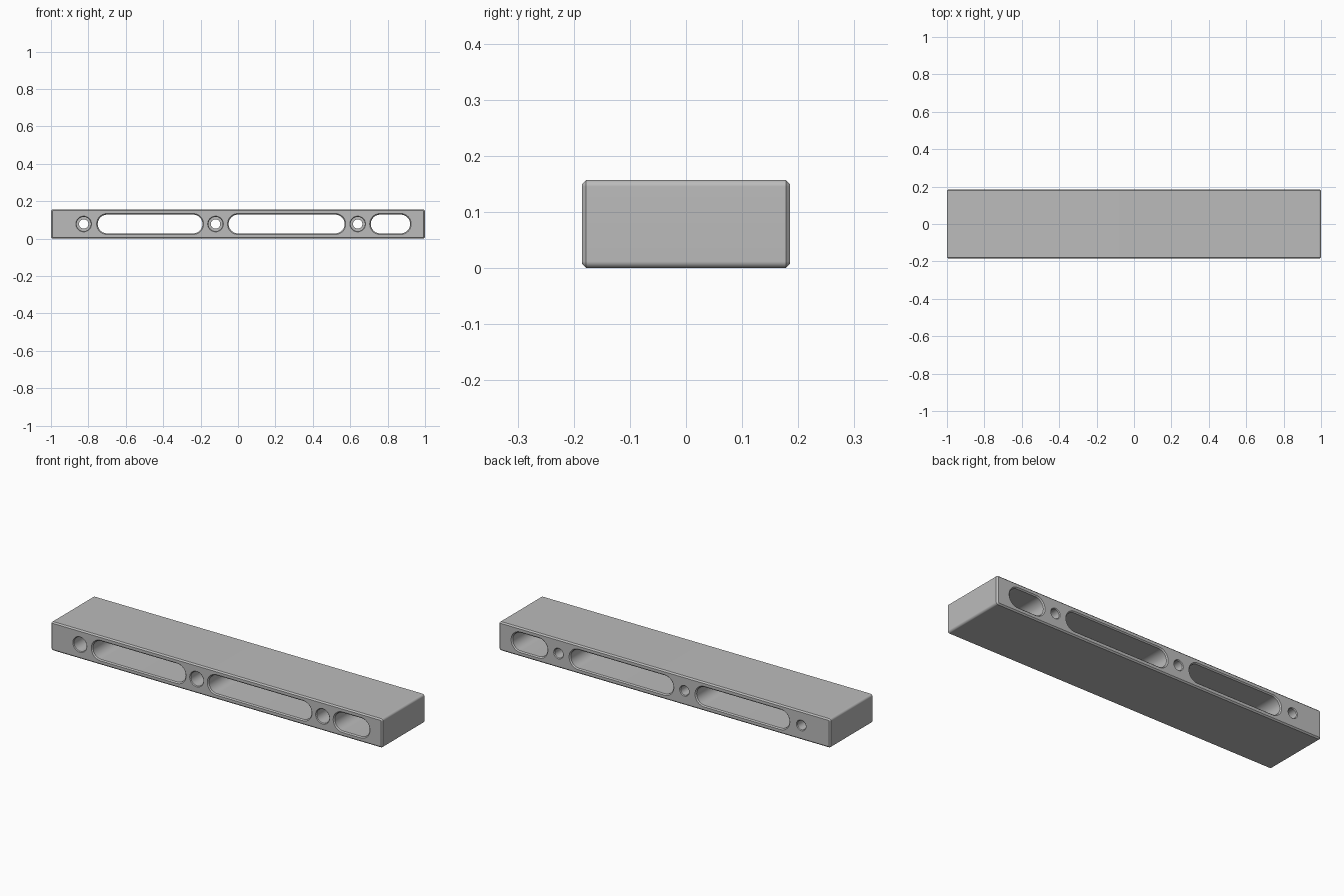
import bpy, bmesh, math

if "Cube" in bpy.data.objects:
    bpy.data.objects.remove(bpy.data.objects["Cube"])

LENGTH, DEPTH, HEIGHT = 2.0, 0.37, 0.157
FRONT, BACK, MID_Z = -DEPTH / 2, DEPTH / 2, HEIGHT / 2
CHAMFER = 0.007

grey = bpy.data.materials.new("machined grey")
grey.use_nodes = True
colour = (0.5, 0.5, 0.5, 1)
grey.diffuse_color = colour
grey.node_tree.nodes["Principled BSDF"].inputs["Base Color"].default_value = colour


def outline(cx, width, height, radius, y, steps=16):
    """Rounded rectangle in the xz plane."""
    points = []
    for quarter, (sx, sz) in enumerate([(1, 1), (-1, 1), (-1, -1), (1, -1)]):
        for i in range(steps + 1):
            a = (quarter + i / steps) * math.pi / 2
            points.append((cx + sx * (width / 2 - radius) + radius * math.cos(a),
                           y, MID_Z + sz * (height / 2 - radius) + radius * math.sin(a)))
    return points


def loft(name, cx, width, height, radius, stations):
    """Solid along y; each station is (y, outward offset)."""
    bm = bmesh.new()
    rings = [[bm.verts.new(p) for p in
              outline(cx, width + 2 * o, height + 2 * o, radius + o, y)]
             for y, o in stations]
    n = len(rings[0])
    for a, b in zip(rings, rings[1:]):
        for i in range(n):
            j = (i + 1) % n
            bm.faces.new((a[i], a[j], b[j], b[i]))
    bm.faces.new(rings[0])
    bm.faces.new(rings[-1])
    bmesh.ops.remove_doubles(bm, verts=bm.verts, dist=1e-5)
    bmesh.ops.recalc_face_normals(bm, faces=bm.faces)
    mesh = bpy.data.meshes.new(name)
    bm.to_mesh(mesh)
    bm.free()
    mesh.materials.append(grey)
    obj = bpy.data.objects.new(name, mesh)
    bpy.context.collection.objects.link(obj)
    return obj


# Bar with rounded long edges and chamfered front and back
bar = loft("bar", 0, LENGTH, HEIGHT, 0.012,
           [(FRONT, -CHAMFER), (FRONT + CHAMFER, 0), (BACK - CHAMFER, 0), (BACK, -CHAMFER)])

cutters = []
OVER = 0.01


def rim(offset=0.006):
    """Stations of a chamfered mouth, ordered from outside to inside."""
    return [(OVER, offset + OVER), (-offset, 0)]


# Long slots through the bar
for left, right in [(-0.75, -0.19), (-0.05, 0.57), (0.71, 0.92)]:
    front = [(FRONT - y, o) for y, o in rim()]
    back = [(BACK + y, o) for y, o in reversed(rim())]
    cutters.append(loft("slot_cutter", (left + right) / 2, right - left, 0.1, 0.05,
                        front + back))

# Counterbored screw holes, wide at the front
BORE, HOLE, BORE_DEPTH = 0.038, 0.025, 0.14
for x in (-0.825, -0.12, 0.64):
    step = BORE - HOLE
    stations = [(FRONT - y, o + step) for y, o in rim(0.004)]
    stations += [(FRONT + BORE_DEPTH, step), (FRONT + BORE_DEPTH, 0)]
    stations += [(BACK + y, o) for y, o in reversed(rim(0.004))]
    cutters.append(loft("hole_cutter", x, 2 * HOLE, 2 * HOLE, HOLE, stations))

for cutter in cutters:
    cutter.hide_render = True
    cutter.hide_viewport = True
    cut = bar.modifiers.new("cut", "BOOLEAN")
    cut.object = cutter
    cut.operation = "DIFFERENCE"
    cut.solver = "EXACT"

# Apply the cuts, then smooth the round walls
bpy.context.view_layer.objects.active = bar
bar.select_set(True)
for name in [m.name for m in bar.modifiers]:
    bpy.ops.object.modifier_apply(modifier=name)
for cutter in cutters:
    bpy.data.objects.remove(cutter)
bpy.ops.object.shade_smooth_by_angle(angle=math.radians(30))
